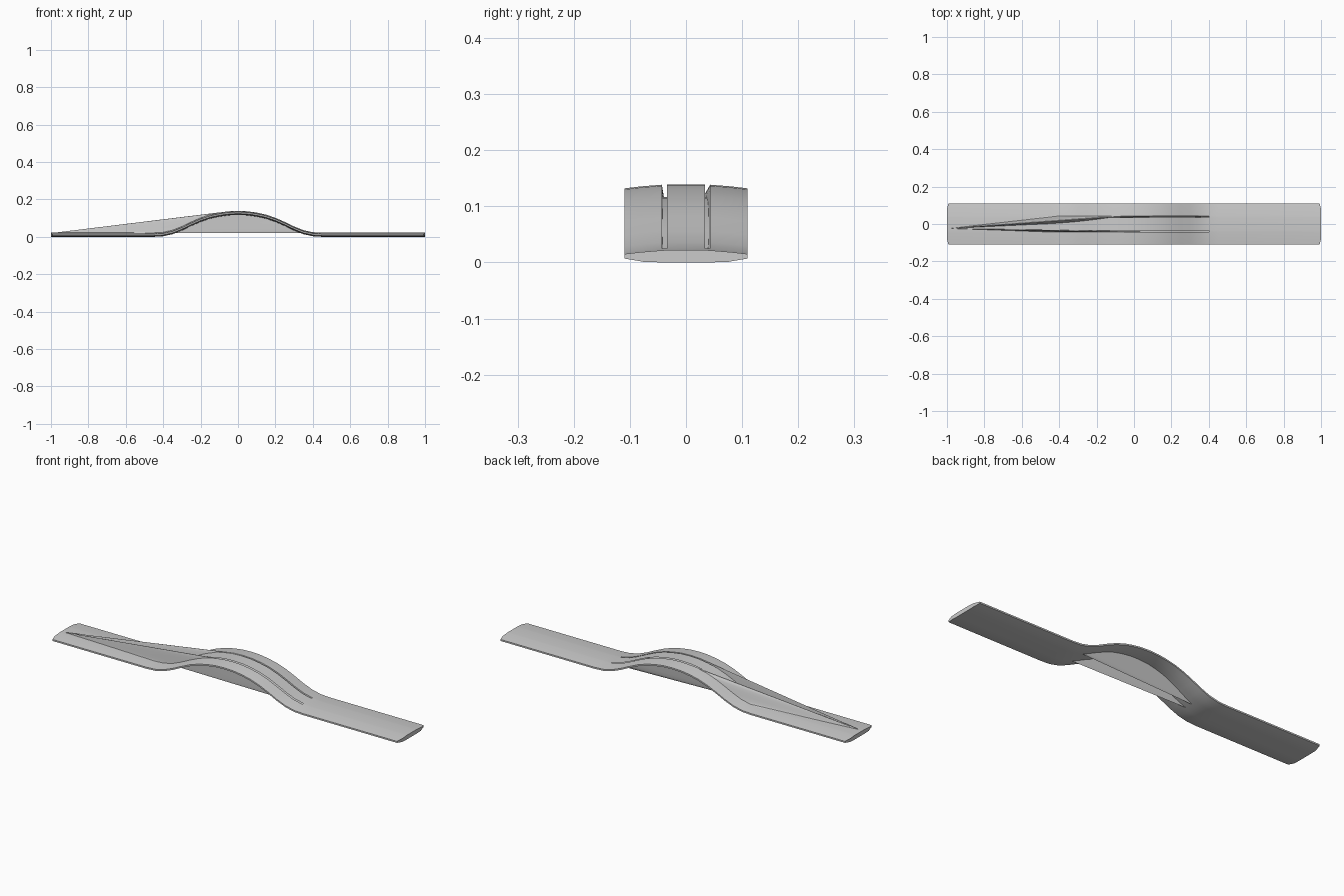
import bpy, bmesh

if "Cube" in bpy.data.objects:
    bpy.data.objects.remove(bpy.data.objects["Cube"])

# Half of the hump: distance from the middle, rise
HUMP = [(0, .117), (.05, .115), (.1, .108), (.15, .097), (.2, .080), (.25, .058),
        (.3, .034), (.35, .014), (.4, .003), (.45, 0)]
PATH = [(-1, 0)] + [(-x, h) for x, h in reversed(HUMP[1:])] + HUMP + [(1, 0)]
# Half cross-section, outside to middle
TOP = [(.11, .015), (.08, .0185), (.043, .0215), (.034, .022)]
BOTTOM = [(.11, .007), (.075, .001), (.04, 0)]


def make_object(name, bm):
    mesh = bpy.data.meshes.new(name)
    bm.to_mesh(mesh)
    bm.free()
    obj = bpy.data.objects.new(name, mesh)
    bpy.context.collection.objects.link(obj)
    bpy.ops.object.select_all(action='DESELECT')
    obj.select_set(True)
    bpy.context.view_layer.objects.active = obj
    bpy.ops.object.shade_smooth_by_angle(angle=0.5)
    return obj


# Curved strap, swept along the path with two thin slits in its upper skin
loop = ([(-y, z) for y, z in TOP] + list(reversed(TOP)) +
        BOTTOM + [(-y, z) for y, z in reversed(BOTTOM)])
SLITS = (2, 4)
bm = bmesh.new()
rings = []
for x, h in PATH:
    ring = []
    for y, z in loop:
        px = x * .992 if abs(x) == 1 and abs(y) > .1 else x
        ring.append(bm.verts.new((px, y, z + h)))
    rings.append(ring)
n = len(loop)
for k, (a, b) in enumerate(zip(rings, rings[1:])):
    on_hump = abs(PATH[k][0]) < .42 and abs(PATH[k + 1][0]) < .42
    for i in range(n):
        if on_hump and i in SLITS:
            continue
        j = (i + 1) % n
        bm.faces.new((a[i], b[i], b[j], a[j]))
bm.faces.new(rings[0])
bm.faces.new(list(reversed(rings[-1])))
bmesh.ops.recalc_face_normals(bm, faces=bm.faces)
make_object("strap", bm)

# Thin webs fanning from the left end to the hump
for name, y in (("front_web", -.043), ("back_web", .043)):
    bm = bmesh.new()
    apex = bm.verts.new((-.99, -.024, .021))
    rim = [bm.verts.new((x, y, .0215 + h)) for x, h in PATH[1:-1]]
    for p, q in zip(rim, rim[1:]):
        bm.faces.new((apex, p, q))
    make_object(name, bm)
